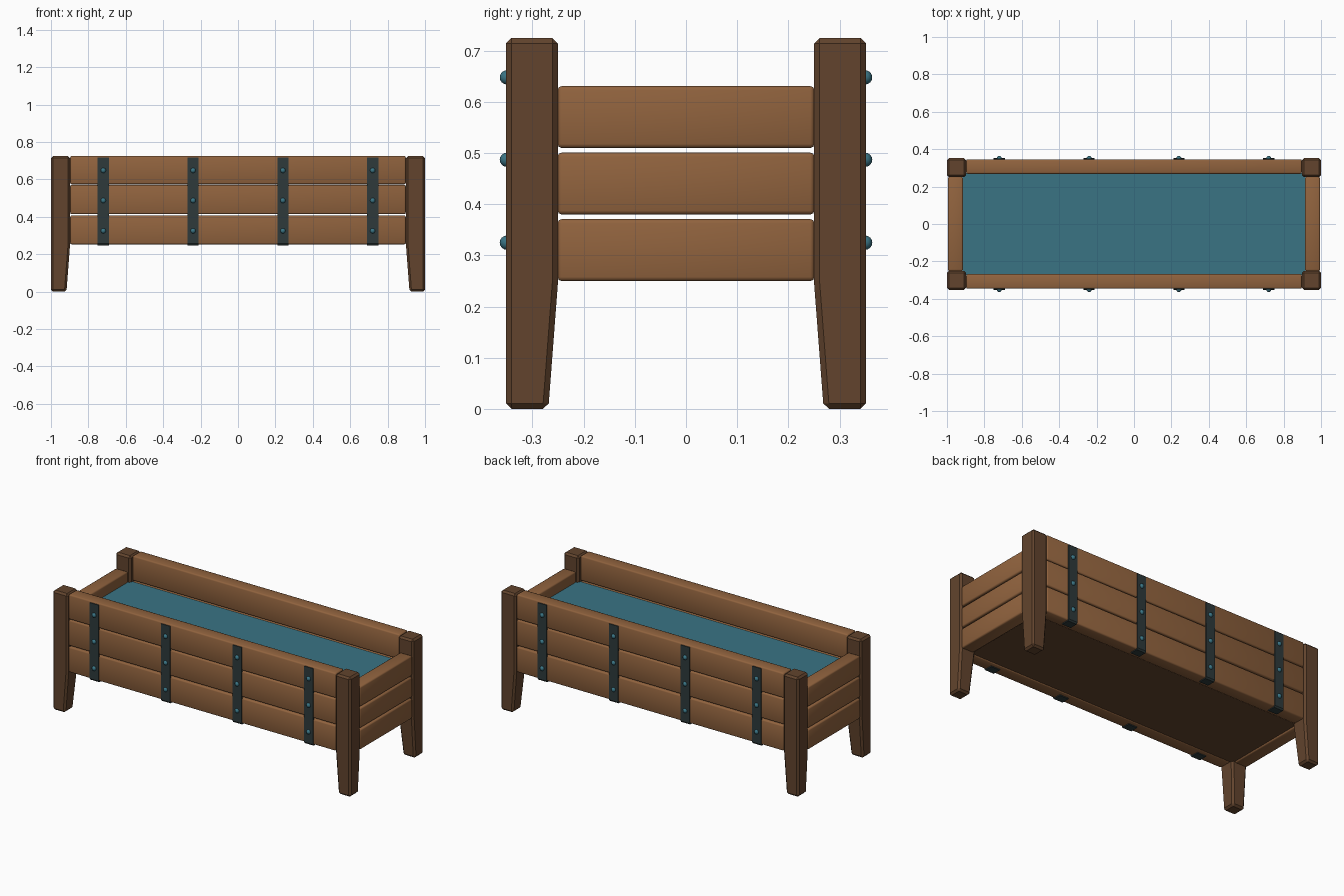
import bpy, bmesh, math
from mathutils import Vector

if "Cube" in bpy.data.objects:
    bpy.data.objects.remove(bpy.data.objects["Cube"])


def material(name, rgb):
    m = bpy.data.materials.new(name)
    lin = [c / 12.92 if c <= 0.04045 else ((c + 0.055) / 1.055) ** 2.4 for c in [v / 255 for v in rgb]]
    m.diffuse_color = (*lin, 1)
    m.use_nodes = True
    m.node_tree.nodes["Principled BSDF"].inputs["Base Color"].default_value = m.diffuse_color
    return m


PLANK = material("plank brown", (145, 99, 62))
LEG = material("dark brown", (98, 68, 45))
IRON = material("dark iron", (46, 58, 59))
TEAL = material("teal", (58, 116, 132))


def finish(name, bm, mat, smooth=False):
    bmesh.ops.recalc_face_normals(bm, faces=bm.faces)
    for f in bm.faces:
        f.smooth = smooth
    me = bpy.data.meshes.new(name)
    bm.to_mesh(me)
    bm.free()
    me.materials.append(mat)
    ob = bpy.data.objects.new(name, me)
    bpy.context.collection.objects.link(ob)
    return ob


def box(name, lo, hi, mat, bevel=0.0, segments=2):
    bm = bmesh.new()
    bmesh.ops.create_cube(bm, size=1)
    for v in bm.verts:
        v.co = Vector([lo[i] + (v.co[i] + 0.5) * (hi[i] - lo[i]) for i in range(3)])
    if bevel:
        bmesh.ops.bevel(bm, geom=bm.edges[:], offset=bevel, segments=segments, affect='EDGES', profile=0.5)
    return finish(name, bm, mat, smooth=bool(bevel))


# Corner legs: square post, inner sides tapering below the box
def leg(name, sx, sy):
    bm = bmesh.new()
    rings = []
    for z, w in ((0, 0.083), (0.25, 0.102), (0.725, 0.102)):
        rings.append([bm.verts.new((sx * (1 - a * w), sy * (0.352 - b * w), z))
                      for a, b in ((0, 0), (1, 0), (1, 1), (0, 1))])
    for r0, r1 in zip(rings, rings[1:]):
        for i in range(4):
            j = (i + 1) % 4
            bm.faces.new((r0[i], r0[j], r1[j], r1[i]))
    bm.faces.new(rings[0])
    bm.faces.new(rings[-1])
    bmesh.ops.recalc_face_normals(bm, faces=bm.faces)
    mid = set(rings[1])
    edges = [e for e in bm.edges if not (e.verts[0] in mid and e.verts[1] in mid)]
    bmesh.ops.bevel(bm, geom=edges, offset=0.011, segments=1, affect='EDGES')
    finish(name, bm, LEG)


for sx, side in ((-1, "left"), (1, "right")):
    for sy, end in ((-1, "front"), (1, "back")):
        leg(f"{end}_{side}_leg", sx, sy)

# Long side planks
for sy, end in ((-1, "front"), (1, "back")):
    ys = sorted((sy * 0.268, sy * 0.346))
    for i, (z0, z1) in enumerate(((0.253, 0.407), (0.414, 0.570), (0.574, 0.725))):
        box(f"{end}_plank_{i + 1}", (-0.897, ys[0], z0), (0.897, ys[1], z1), PLANK, 0.008)

# Short end planks
for sx, side in ((-1, "left"), (1, "right")):
    xs = sorted((sx * 0.914, sx * 0.995))
    for i in range(3):
        z0 = 0.25 + i * 0.13
        box(f"{side}_plank_{i + 1}", (xs[0], -0.251, z0), (xs[1], 0.251, z0 + 0.121), PLANK, 0.008)

# Iron straps with a foot hooked under the planks, and domed rivets
for sy, end in ((-1, "front"), (1, "back")):
    for i, x in enumerate((-0.72, -0.24, 0.24, 0.72)):
        bm = bmesh.new()
        profile = [(0.343, 0.716), (0.351, 0.716), (0.352, 0.256), (0.345, 0.247),
                   (0.295, 0.247), (0.295, 0.255), (0.343, 0.257)]
        face = bm.faces.new([bm.verts.new((x - 0.03, sy * y, z)) for y, z in profile])
        out = bmesh.ops.extrude_face_region(bm, geom=[face])
        bmesh.ops.translate(bm, vec=(0.06, 0, 0),
                            verts=[v for v in out["geom"] if isinstance(v, bmesh.types.BMVert)])
        finish(f"{end}_strap_{i + 1}", bm, IRON)
        for j, z in enumerate((0.325, 0.487, 0.648)):
            bm = bmesh.new()
            bmesh.ops.create_uvsphere(bm, u_segments=12, v_segments=8, radius=0.014)
            bmesh.ops.translate(bm, verts=bm.verts, vec=(x, sy * 0.350, z))
            finish(f"{end}_rivet_{i + 1}_{j + 1}", bm, TEAL, smooth=True)

# Water sheet and floor board
box("water_surface", (-0.918, -0.274, 0.555), (0.918, 0.274, 0.567), TEAL)
box("floor_board", (-0.918, -0.274, 0.258), (0.918, 0.274, 0.27), LEG)
